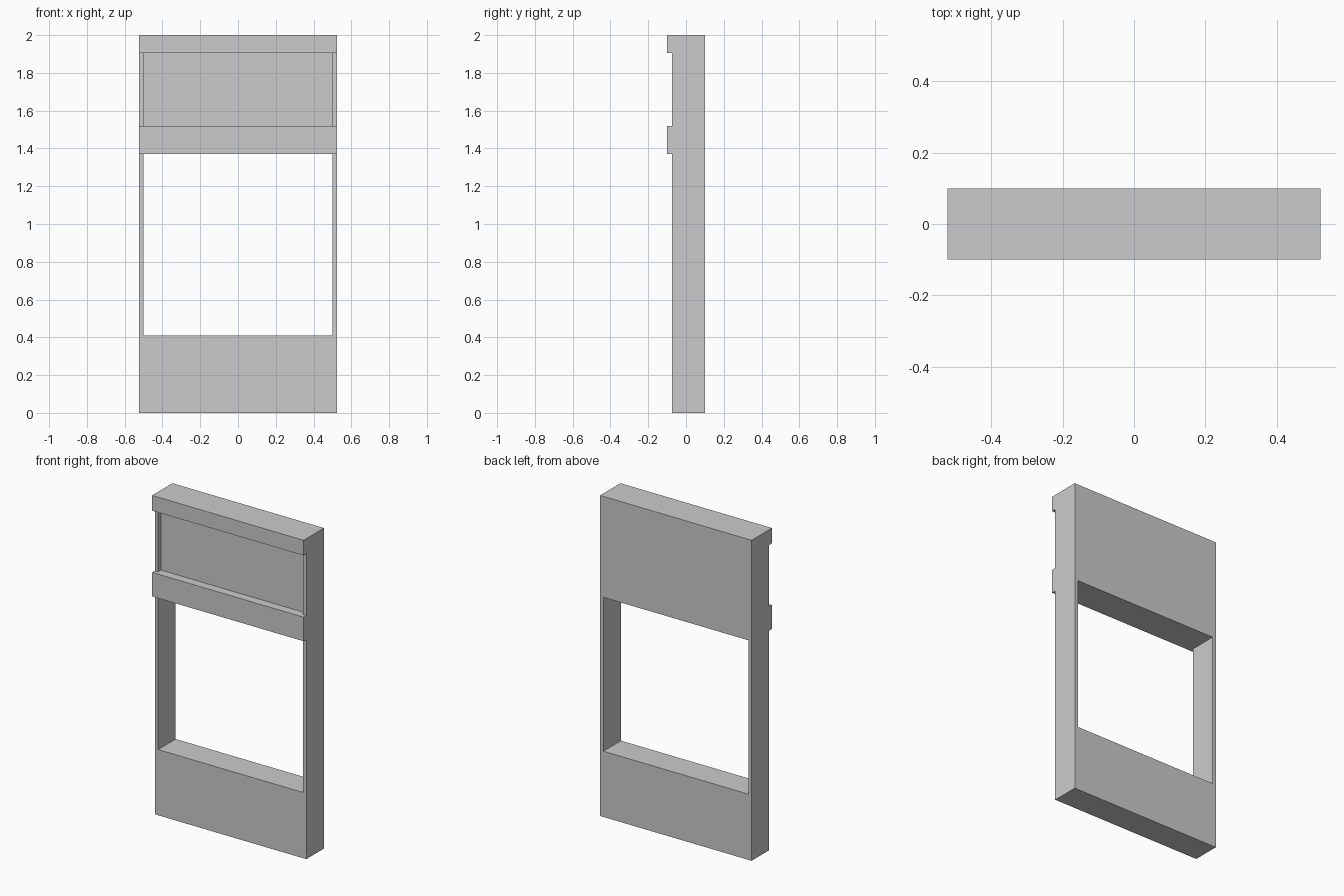
import bpy, bmesh

if "Cube" in bpy.data.objects:
    bpy.data.objects.remove(bpy.data.objects["Cube"])

HALF_W, INNER_W = 0.523, 0.5
FRONT, BODY, PANEL, BACK = -0.1, -0.073, -0.046, 0.1
SILL, BAND_LOW, BAND_TOP, CAP_LOW, TOP = 0.41, 1.37, 1.52, 1.905, 2.0


def extrude_profile(name, profile, half_width):
    """Extrude a (y, z) profile symmetrically along x."""
    bm = bmesh.new()
    face = bm.faces.new([bm.verts.new((-half_width, y, z)) for y, z in profile])
    res = bmesh.ops.extrude_face_region(bm, geom=[face])
    verts = [g for g in res["geom"] if isinstance(g, bmesh.types.BMVert)]
    bmesh.ops.translate(bm, verts=verts, vec=(2 * half_width, 0, 0))
    bmesh.ops.recalc_face_normals(bm, faces=bm.faces)
    mesh = bpy.data.meshes.new(name)
    bm.to_mesh(mesh)
    bm.free()
    obj = bpy.data.objects.new(name, mesh)
    bpy.context.collection.objects.link(obj)
    return obj


def cut(target, name, y0, y1, z0, z1):
    """Subtract a box of the inner width from the target."""
    cutter = extrude_profile(name, [(y0, z0), (y1, z0), (y1, z1), (y0, z1)], INNER_W)
    cutter.hide_render = True
    mod = target.modifiers.new(name, "BOOLEAN")
    mod.operation, mod.solver, mod.object = "DIFFERENCE", "EXACT", cutter
    bpy.context.view_layer.objects.active = target
    bpy.ops.object.modifier_apply(modifier=mod.name)
    bpy.data.objects.remove(cutter)


# Wall frame with a projecting top cap and middle band
frame = extrude_profile("window_wall_frame", [
    (BACK, 0), (BACK, TOP), (FRONT, TOP), (FRONT, CAP_LOW), (BODY, CAP_LOW),
    (BODY, BAND_TOP), (FRONT, BAND_TOP), (FRONT, BAND_LOW), (BODY, BAND_LOW),
    (BODY, 0)], HALF_W)

# Through opening below the band
cut(frame, "opening_cutter", -0.3, 0.3, SILL, BAND_LOW)

# Shallow recessed panel between cap and band
cut(frame, "panel_cutter", -0.3 + 0.2, PANEL, BAND_TOP, CAP_LOW)
